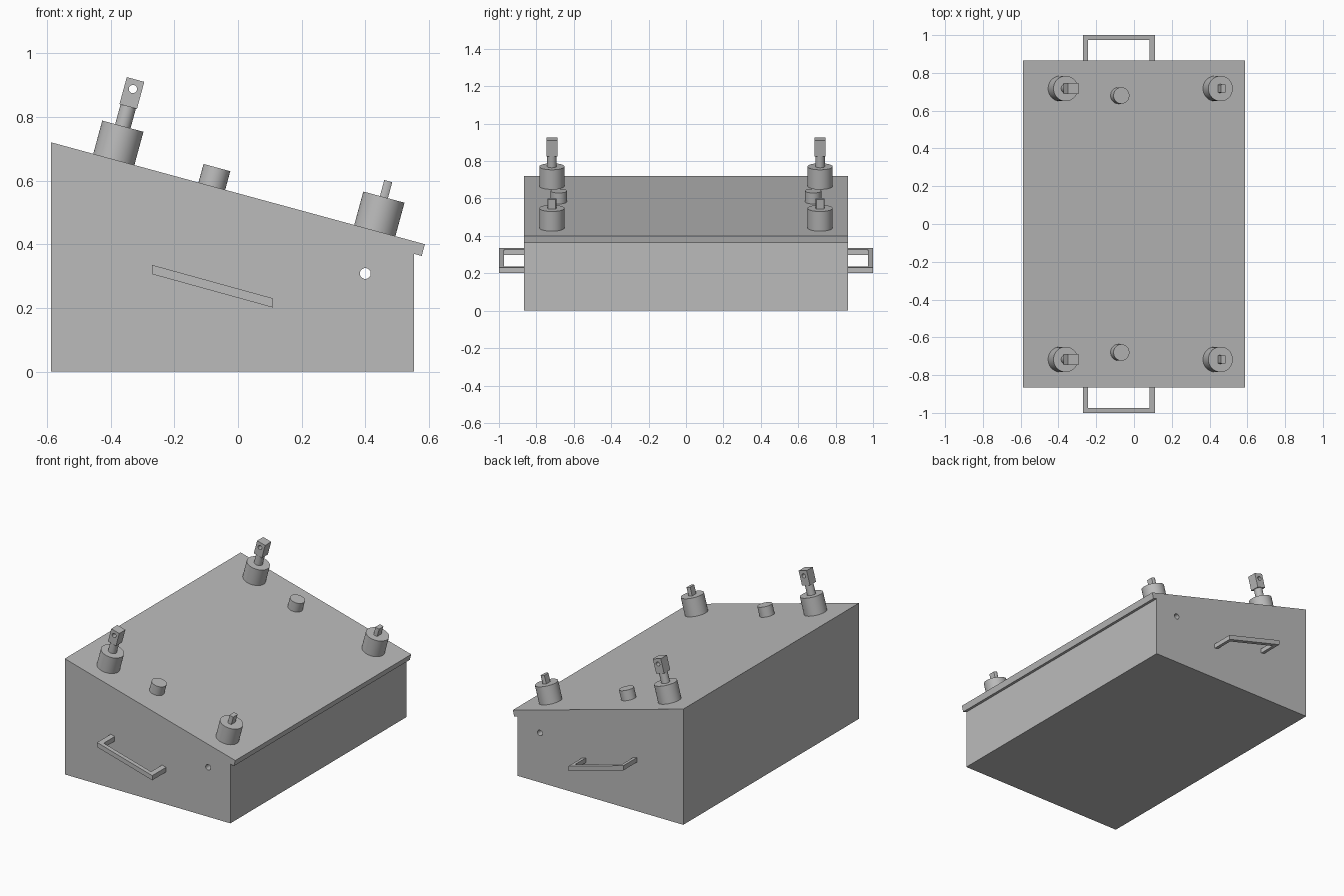
import bpy
import bmesh
import math
from mathutils import Matrix, Vector

cube = bpy.data.objects.get("Cube")
if cube:
    bpy.data.objects.remove(cube, do_unlink=True)

grey = bpy.data.materials.new("plain_grey")
grey.use_nodes = True
GREY = (0.5, 0.5, 0.5, 1)
grey.diffuse_color = GREY
grey.node_tree.nodes["Principled BSDF"].inputs["Base Color"].default_value = GREY

TILT = math.radians(15.2)
HALF = 0.865    # half depth of the case
POST_Y = 0.717


def finish(bm, name, smooth=False):
    bmesh.ops.recalc_face_normals(bm, faces=bm.faces)
    mesh = bpy.data.meshes.new(name)
    bm.to_mesh(mesh)
    bm.free()
    mesh.materials.append(grey)
    obj = bpy.data.objects.new(name, mesh)
    bpy.context.collection.objects.link(obj)
    if smooth:
        bpy.ops.object.select_all(action="DESELECT")
        obj.select_set(True)
        bpy.context.view_layer.objects.active = obj
        bpy.ops.object.shade_smooth_by_angle(angle=math.radians(30))
    return obj


def prism(name, outline, direction):
    """Extrude a flat outline along a direction."""
    bm = bmesh.new()
    face = bm.faces.new([bm.verts.new(p) for p in outline])
    new = bmesh.ops.extrude_face_region(bm, geom=[face])["geom"]
    verts = [v for v in new if isinstance(v, bmesh.types.BMVert)]
    bmesh.ops.translate(bm, verts=verts, vec=direction)
    return finish(bm, name)


def frame(x, y):
    """Local frame standing on the sloped top at x, y."""
    z = 0.72 - (x + 0.587) * math.tan(TILT)
    return Matrix.Translation((x, y, z)) @ Matrix.Rotation(TILT, 4, "Y")


def cylinder(name, mat, radius, low, high):
    bm = bmesh.new()
    bmesh.ops.create_cone(bm, cap_ends=True, segments=48, radius1=radius, radius2=radius,
                          depth=high - low,
                          matrix=mat @ Matrix.Translation((0, 0, (low + high) / 2)))
    return finish(bm, name, True)


def drill(obj, mat, radius, length):
    """Cut a round hole along y."""
    cutter = cylinder("cutter", mat @ Matrix.Rotation(math.pi / 2, 4, "X"),
                      radius, -length / 2, length / 2)
    mod = obj.modifiers.new("hole", "BOOLEAN")
    mod.operation = "DIFFERENCE"
    mod.solver = "EXACT"
    mod.object = cutter
    bpy.ops.object.select_all(action="DESELECT")
    obj.select_set(True)
    bpy.context.view_layer.objects.active = obj
    bpy.ops.object.modifier_apply(modifier="hole")
    bpy.data.objects.remove(cutter, do_unlink=True)
    bpy.ops.object.shade_smooth_by_angle(angle=math.radians(30))


# Wedge case with overhanging lip and a through hole
profile = [(-0.587, 0), (0.553, 0), (0.553, 0.37), (0.577, 0.363), (0.587, 0.4), (-0.587, 0.72)]
case = prism("sloped_case", [(x, -HALF, z) for x, z in profile], (0, 2 * HALF, 0))
drill(case, Matrix.Translation((0.4, 0, 0.308)), 0.017, 3)

for side, label in ((-1, "front"), (1, "back")):
    # Post with a drilled square head
    post = frame(-0.39, side * POST_Y)
    cylinder(label + "_tall_post_base", post, 0.067, -0.02, 0.108)
    cylinder(label + "_tall_post_stem", post, 0.025, 0.1, 0.175)
    bm = bmesh.new()
    bmesh.ops.create_cube(bm, size=1, matrix=post @ Matrix.Translation((0, 0, 0.216))
                          @ Matrix.Diagonal((0.057, 0.06, 0.088, 1)))
    head = finish(bm, label + "_tall_post_head")
    drill(head, post @ Matrix.Translation((0, 0, 0.229)), 0.013, 0.2)

    # Low round button
    cylinder(label + "_button", frame(-0.082, side * 0.68), 0.0435, -0.02, 0.06)

    # Short post with a flat-sided peg
    short = frame(0.43, side * POST_Y)
    cylinder(label + "_short_post_base", short, 0.067, -0.02, 0.108)
    radius, flat = 0.024, 0.013
    spread = math.asin(flat / radius)
    outline = []
    for turn in (math.pi / 2, -math.pi / 2):
        for i in range(9):
            a = turn + spread * (1 - i / 4)
            outline.append(short @ Vector((radius * math.cos(a), radius * math.sin(a), 0.1)))
    prism(label + "_short_post_peg", outline, short.to_3x3() @ Vector((0, 0, 0.06)))

    # Slanted pull handle
    outer, inner = 1.0, 0.973
    path = [(-0.27, HALF), (-0.27, outer), (0.11, outer), (0.11, HALF),
            (0.083, HALF), (0.083, inner), (-0.243, inner), (-0.243, HALF)]
    slope = (0.201 - 0.306) / 0.38
    prism(label + "_handle", [(x, side * y, 0.306 + (x + 0.27) * slope) for x, y in path],
          (0, 0, 0.029))
